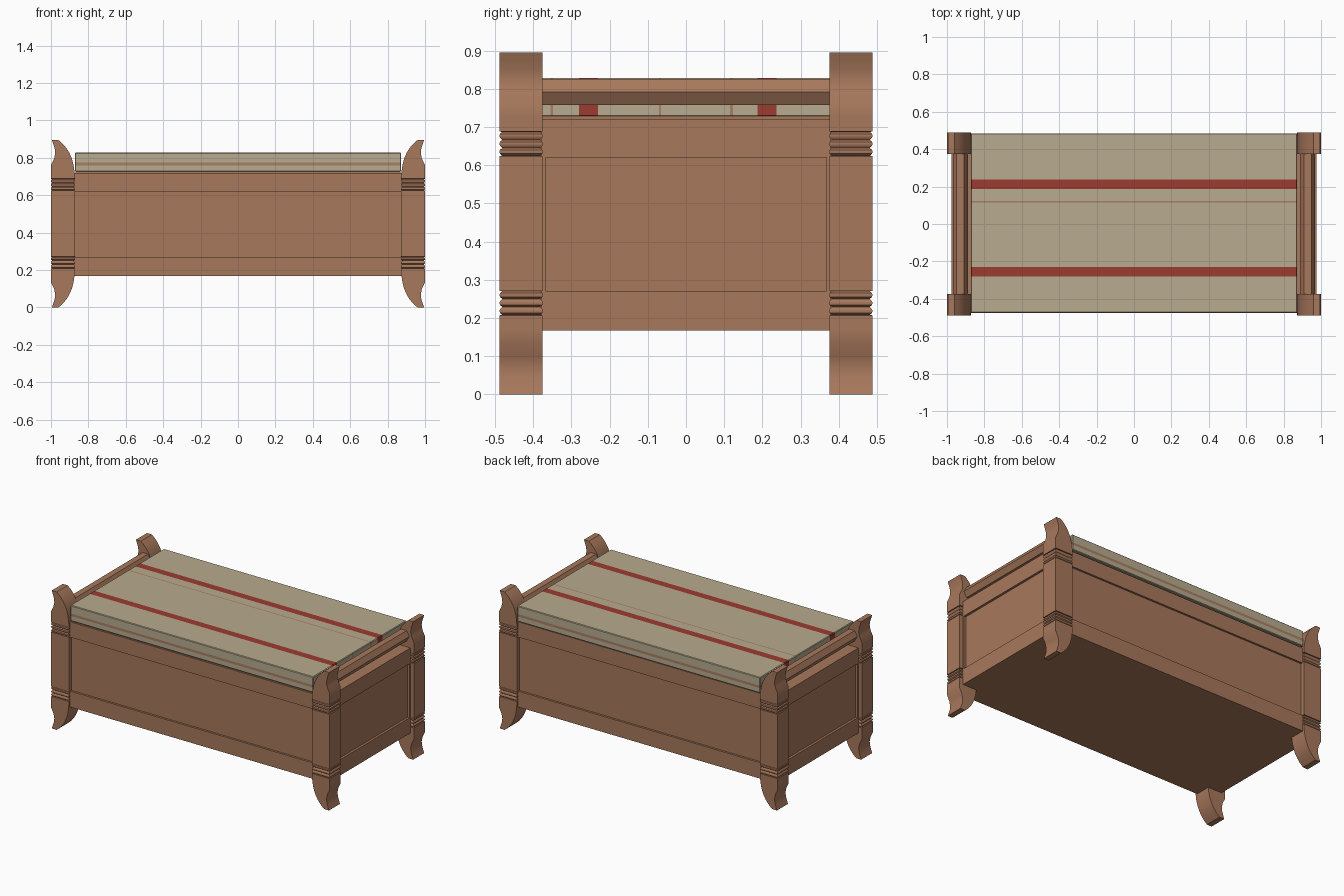
import bpy, bmesh, math
from mathutils import Vector

cube = bpy.data.objects.get("Cube")
if cube:
    bpy.data.objects.remove(cube, do_unlink=True)


def material(name, rgb):
    m = bpy.data.materials.new(name)
    m.use_nodes = True
    m.diffuse_color = (*rgb, 1)
    m.node_tree.nodes["Principled BSDF"].inputs["Base Color"].default_value = (*rgb, 1)
    return m


wood = material("warm wood", (0.39, 0.188, 0.107))
linen = material("beige linen", (0.48, 0.41, 0.275))
red = material("red stripe", (0.34, 0.045, 0.03))
tan = material("tan stripe", (0.40, 0.21, 0.125))


def finish(name, bm, *mats):
    bmesh.ops.recalc_face_normals(bm, faces=bm.faces)
    mesh = bpy.data.meshes.new(name)
    bm.to_mesh(mesh)
    bm.free()
    obj = bpy.data.objects.new(name, mesh)
    bpy.context.collection.objects.link(obj)
    for m in mats:
        mesh.materials.append(m)
    return obj


def box_mesh(lo, hi):
    bm = bmesh.new()
    bmesh.ops.create_cube(bm, size=1)
    lo, hi = Vector(lo), Vector(hi)
    for v in bm.verts:
        v.co = (lo + hi) / 2 + v.co * (hi - lo)
    return bm


def box(name, lo, hi):
    return finish(name, box_mesh(lo, hi), wood)


# Corner post levels: height, outer x, inner x, inset; lower half, then mirrored
HEIGHT = 0.895
levels = [(0, 0.995, 0.96, 0), (0.02, 0.988, 0.937, 0), (0.045, 0.98, 0.916, 0),
          (0.07, 0.977, 0.901, 0), (0.1, 0.983, 0.888, 0), (0.135, 1, 0.879, 0),
          (0.17, 1, 0.874, 0), (0.207, 1, 0.872, 0)]
for i in range(3):
    base = 0.207 + i * 0.021
    levels += [(base + dz, 1, 0.872, inset) for dz, inset in
               ((0.001, 0.007), (0.006, 0.001), (0.011, 0), (0.016, 0.001))]
levels += [(0.27, 1, 0.872, 0.007), (0.271, 1, 0.872, 0)]
levels += [(HEIGHT - z, o, i, s) for z, o, i, s in reversed(levels)]


def post(name, sx, sy):
    bm = bmesh.new()
    rings = []
    for z, outer, inner, s in levels:
        x0, x1, y0, y1 = inner + s, outer - s, 0.375 + s, 0.488 - s
        rings.append([bm.verts.new((sx * x, sy * y, z))
                      for x, y in ((x0, y0), (x1, y0), (x1, y1), (x0, y1))])
    for a, b in zip(rings, rings[1:]):
        for k in range(4):
            n = (k + 1) % 4
            bm.faces.new((a[k], a[n], b[n], b[k]))
    bm.faces.new(rings[0])
    bm.faces.new(rings[-1])
    obj = finish(name, bm, wood)
    bpy.ops.object.select_all(action='DESELECT')
    obj.select_set(True)
    bpy.context.view_layer.objects.active = obj
    bpy.ops.object.shade_smooth_by_angle(angle=math.radians(35))


for sx, side in ((1, "left"), (-1, "right")):
    for sy, end in ((-1, "front"), (1, "back")):
        post(f"{end}_{side}_post", sx, sy)

# Chest with recessed panels
box("chest_core", (-0.96, -0.462, 0.167), (0.96, 0.462, 0.72))


def span(sign, a, b):
    return sorted((sign * a, sign * b))


for z0, z1, label in ((0.167, 0.27, "lower"), (0.62, 0.72, "upper")):
    for s in (-1, 1):
        y0, y1 = span(s, 0.462, 0.475)
        box(f"{'front' if s < 0 else 'back'}_{label}_rail", (-0.876, y0, z0), (0.876, y1, z1))
        x0, x1 = span(s, 0.96, 0.975)
        box(f"{'right' if s < 0 else 'left'}_{label}_rail", (x0, -0.378, z0), (x1, 0.378, z1))

# Narrow stiles beside the end panels
for sx in (-1, 1):
    for sy in (-1, 1):
        x0, x1 = span(sx, 0.96, 0.975)
        y0, y1 = span(sy, 0.368, 0.378)
        box("end_stile", (x0, y0, 0.27), (x1, y1, 0.62))

# Six-sided end bars between the posts
for sx, side in ((1, "left"), (-1, "right")):
    bm = bmesh.new()
    ends = [[bm.verts.new((sx * 0.928 + 0.0395 * math.cos(k * math.pi / 3), y,
                           0.791 + 0.0395 * math.sin(k * math.pi / 3))) for k in range(6)]
            for y in (-0.38, 0.38)]
    for k in range(6):
        n = (k + 1) % 6
        bm.faces.new((ends[0][k], ends[0][n], ends[1][n], ends[1][k]))
    for e in ends:
        bm.faces.new(e)
    finish(f"{side}_end_bar", bm, wood)

# Cushion, cut along its stripes
red_bands = ((-0.28, -0.23), (0.187, 0.237))
thin_bands = ((-0.354, -0.348), (-0.071, -0.065), (0.115, 0.123))
side_band = (0.759, 0.775)
bm = box_mesh((-0.872, -0.475, 0.726), (0.872, 0.485, 0.828))
bmesh.ops.bevel(bm, geom=bm.edges[:], offset=0.004, segments=1, affect='EDGES')
cuts = [((0, y, 0), (0, 1, 0)) for band in red_bands + thin_bands for y in band]
cuts += [((0, 0, z), (0, 0, 1)) for z in side_band]
for co, no in cuts:
    bmesh.ops.bisect_plane(bm, geom=bm.verts[:] + bm.edges[:] + bm.faces[:],
                           plane_co=co, plane_no=no)
bm.normal_update()


def inside(v, band):
    return band[0] < v < band[1]


for f in bm.faces:
    c, n = f.calc_center_median(), f.normal
    if abs(n.y) > 0.6:
        f.material_index = 2 if inside(c.z, side_band) else 0
    elif any(inside(c.y, b) for b in red_bands):
        f.material_index = 1
    elif any(inside(c.y, b) for b in thin_bands) and (abs(n.x) > 0.6 or c.y > 0):
        f.material_index = 2
finish("cushion", bm, linen, red, tan)

# Thin seat board beneath the cushion
box("seat_board", (-0.87, -0.465, 0.718), (0.87, 0.465, 0.728))
